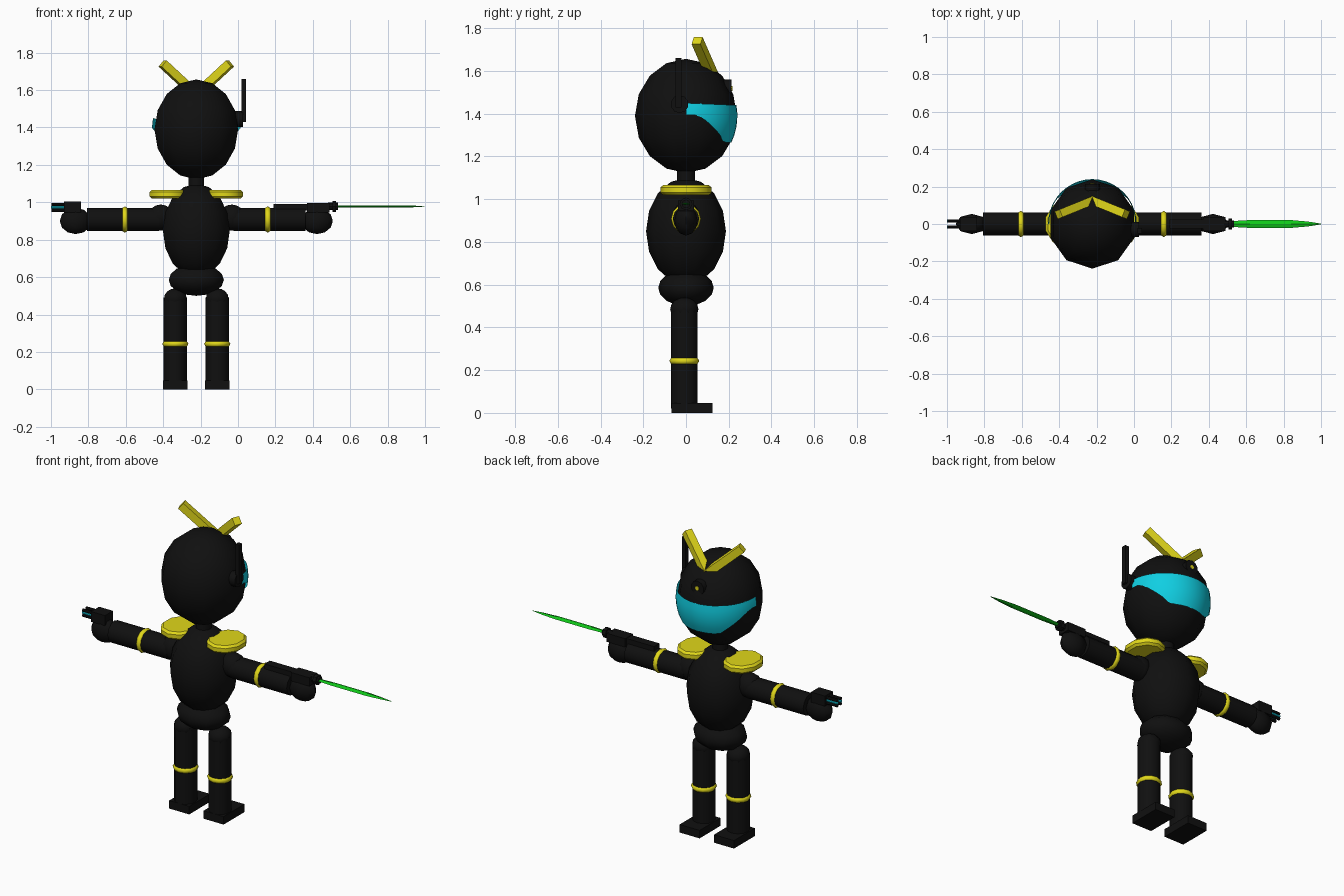
import bpy, bmesh, math
from mathutils import Vector

if "Cube" in bpy.data.objects:
    bpy.data.objects.remove(bpy.data.objects["Cube"])

CX = -0.223  # body centre line


def material(name, rgb):
    m = bpy.data.materials.new(name)
    m.diffuse_color = (*rgb, 1)
    m.use_nodes = True
    m.node_tree.nodes["Principled BSDF"].inputs["Base Color"].default_value = m.diffuse_color
    return m


BLACK = material("black", (0.005, 0.005, 0.005))
YELLOW = material("yellow", (0.75, 0.68, 0.01))
CYAN = material("cyan", (0.005, 0.62, 0.76))
GREEN = material("green", (0.005, 0.6, 0.01))


def finish(name, mat, smooth=None):
    o = bpy.context.object
    o.name = name
    o.data.materials.append(mat)
    if smooth:
        bpy.ops.object.transform_apply(location=False, rotation=False, scale=True)
        bpy.ops.object.shade_smooth_by_angle(angle=math.radians(smooth))
    return o


def ball(name, loc, radii, mat=BLACK, seg=10, rings=8):
    bpy.ops.mesh.primitive_uv_sphere_add(segments=seg, ring_count=rings, location=loc)
    bpy.context.object.scale = radii
    return finish(name, mat, 60)


def box(name, lo, hi, mat=BLACK):
    lo, hi = Vector(lo), Vector(hi)
    bpy.ops.mesh.primitive_cube_add(size=1, location=(lo + hi) / 2)
    bpy.context.object.scale = hi - lo
    return finish(name, mat)


def rod(name, a, b, r, mat=BLACK, sides=12):
    a, b = Vector(a), Vector(b)
    d = b - a
    bpy.ops.mesh.primitive_cylinder_add(vertices=sides, radius=r, depth=d.length, location=(a + b) / 2,
                                        rotation=d.to_track_quat('Z', 'Y').to_euler())
    return finish(name, mat, 40)


def band(name, loc, rot=(0, 0, 0)):
    bpy.ops.mesh.primitive_torus_add(major_segments=12, minor_segments=6, major_radius=0.052,
                                     minor_radius=0.018, location=loc, rotation=rot)
    return finish(name, YELLOW, 70)


def mesh_object(name, verts, faces, mat, smooth=None):
    me = bpy.data.meshes.new(name)
    me.from_pydata(verts, [], faces)
    bm = bmesh.new()
    bm.from_mesh(me)
    bmesh.ops.recalc_face_normals(bm, faces=bm.faces)
    bm.to_mesh(me)
    bm.free()
    o = bpy.data.objects.new(name, me)
    bpy.context.collection.objects.link(o)
    bpy.context.view_layer.objects.active = o
    bpy.ops.object.select_all(action='DESELECT')
    o.select_set(True)
    return finish(name, mat, smooth)


# Head, neck, torso, hips
HZ, HR = 1.39, (0.235, 0.239, 0.267)
ball("head", (CX, 0, HZ), HR)
rod("neck", (CX, 0, 1.06), (CX, 0, 1.16), 0.043, sides=10)
ball("torso", (CX, 0, 0.85), (0.188, 0.187, 0.25))
ball("hips", (CX, 0, 0.585), (0.155, 0.13, 0.085))

# Visor wrapped round the front of the head, deepest in the middle
N, R = 20, 5
verts, faces = [], []
for i in range(N + 1):
    ang = math.pi * i / N
    t = min(max((math.degrees(min(ang, math.pi - ang)) - 14) / 42, 0), 1)
    low, top = 1.395 - 0.13 * t, 1.45 - 0.01 * math.sin(ang)
    for j in range(R + 1):
        z = low + (top - low) * j / R
        k = 1.006 * math.sqrt(1 - ((z - HZ) / HR[2]) ** 2)
        verts.append((CX + HR[0] * k * math.cos(ang), HR[1] * k * math.sin(ang), z))
for i in range(N):
    for j in range(R):
        a = i * (R + 1) + j
        faces.append((a, a + R + 1, a + R + 2, a + 1))
visor = mesh_object("visor", verts, faces, CYAN, 60)
if sum(p.normal.y for p in visor.data.polygons) < 0:
    visor.data.flip_normals()

# Forehead lamp and ear aerial
rod("forehead_lamp", (CX, 0.13, 1.518), (CX, 0.213, 1.518), 0.042, sides=10)
rod("forehead_lamp_dot", (CX, 0.21, 1.518), (CX, 0.217, 1.518), 0.012, YELLOW, 8)
rod("ear_piece", (-0.02, -0.03, 1.445), (0.028, -0.03, 1.445), 0.042, sides=10)
box("ear_aerial", (0.018, -0.05, 1.43), (0.042, -0.022, 1.66))

for s, side in ((-1, "left"), (1, "right")):
    def X(d):
        return CX + s * d

    # V crest
    a, b = Vector((CX, 0.125, 1.575)), Vector((X(0.18), 0.052, 1.742))
    o = box("crest_" + side, (-0.022, -0.022, 0), (0.022, 0.022, (b - a).length), YELLOW)
    o.location = (a + b) / 2
    o.rotation_euler = (b - a).to_track_quat('Z', 'Y').to_euler()

    # Shoulder pad
    bpy.ops.mesh.primitive_cylinder_add(vertices=10, radius=1, depth=1, location=(X(0.15), 0, 1.043))
    bpy.context.object.scale = (0.104, 0.12, 0.047)
    pad = finish("shoulder_pad_" + side, YELLOW, 50)
    bev = pad.modifiers.new("bevel", 'BEVEL')
    bev.width, bev.segments, bev.angle_limit = 0.012, 1, math.radians(50)
    bev.limit_method = 'ANGLE'

    # Arm
    ball("shoulder_" + side, (X(0.19), 0, 0.918), (0.075, 0.065, 0.07))
    rod("arm_" + side, (X(0.2), 0, 0.908), (X(0.583), 0, 0.908), 0.062)
    band("arm_band_" + side, (X(0.382), 0, 0.908), (0, math.pi / 2, 0))
    ball("hand_" + side, (X(0.645), 0, 0.9), (0.085, 0.054, 0.07), seg=8, rings=6)

    # Leg
    x = X(0.112)
    ball("hip_joint_" + side, (x, -0.008, 0.485), (0.064, 0.066, 0.055))
    rod("leg_" + side, (x, -0.008, 0.02), (x, -0.008, 0.49), 0.062)
    band("leg_band_" + side, (x, -0.008, 0.243))
    box("foot_" + side, (x - 0.065, -0.068, 0), (x + 0.065, 0.125, 0.047))

# Wrist blaster with four barrels
box("blaster_body", (-0.93, -0.037, 0.945), (-0.84, 0.037, 1.005))
for y in (-0.016, 0.016):
    for z in (0.958, 0.988):
        rod("blaster_barrel", (-0.998, y, z), (-0.92, y, z), 0.009, sides=8)
    rod("blaster_tip", (-1.0, y, 0.973), (-0.93, y, 0.973), 0.007, CYAN, 8)

# Forearm rail, grip and blade
box("forearm_rail", (0.19, -0.025, 0.955), (0.37, 0.025, 0.992))
box("grip_block", (0.37, -0.037, 0.945), (0.49, 0.037, 0.995))
rod("blade_hilt", (0.48, 0, 0.978), (0.535, 0, 0.978), 0.02, sides=8)
rod("blade_guard", (0.505, 0, 0.978), (0.525, 0, 0.978), 0.03, sides=8)
sections = [(0.53, 0.016), (0.62, 0.021), (0.84, 0.021), (0.93, 0.013), (1.0, 0.002)]
verts, faces = [], [(0, 1, 2, 3), (16, 17, 18, 19)]
for x, w in sections:
    h = 0.006 * min(1, w / 0.016)
    verts += [(x, w, 0.978), (x, 0, 0.978 + h), (x, -w, 0.978), (x, 0, 0.978 - h)]
for i in range(4):
    for j in range(4):
        k = (j + 1) % 4
        faces.append((i * 4 + j, i * 4 + k, i * 4 + 4 + k, i * 4 + 4 + j))
mesh_object("blade", verts, faces, GREEN)
